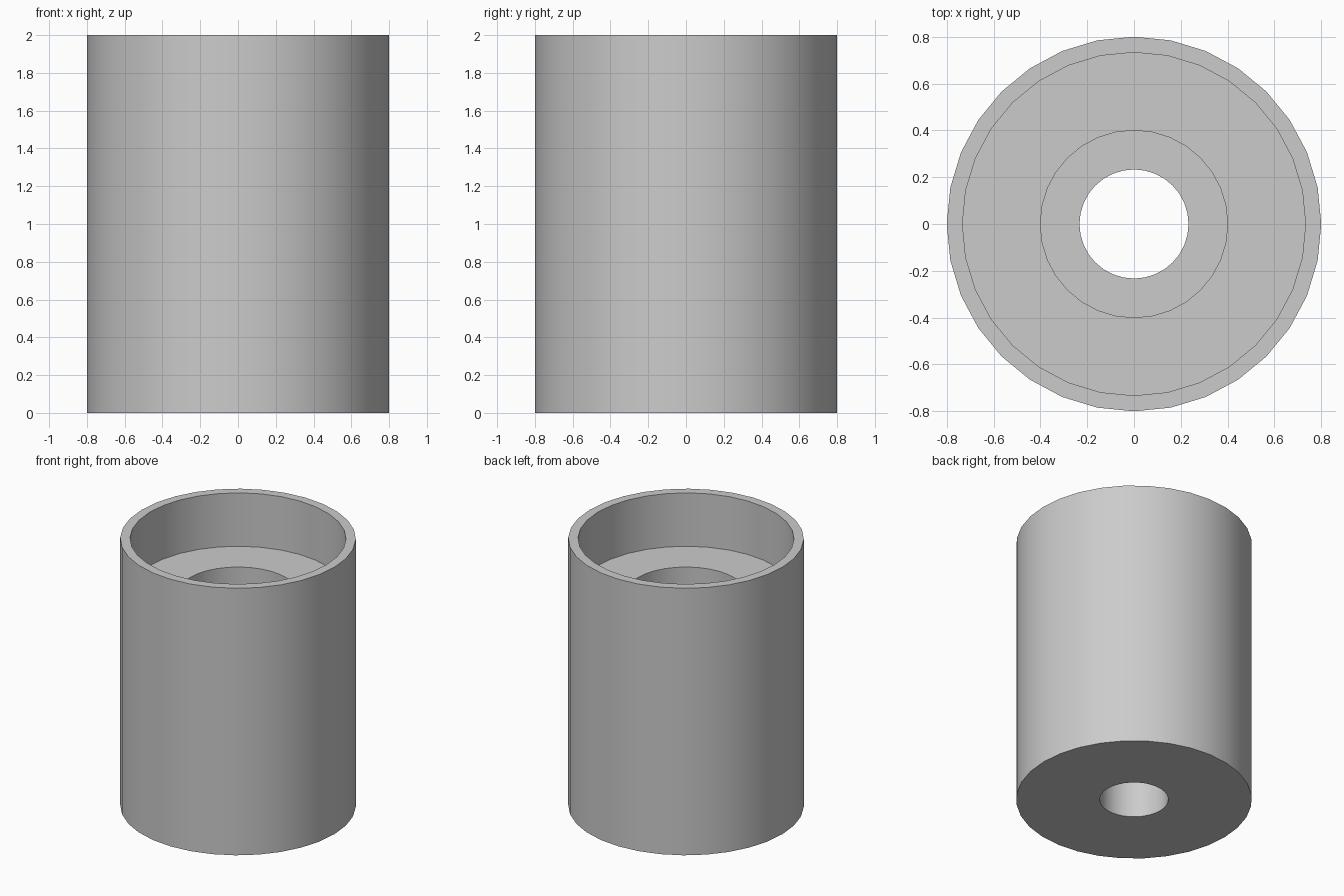
import bpy, bmesh, math

default_cube = bpy.data.objects.get("Cube")
if default_cube:
    bpy.data.objects.remove(default_cube, do_unlink=True)

SIDES = 32
HEIGHT = 2.0
OUTER, RECESS, COUNTERBORE, BORE = 0.8, 0.733, 0.4, 0.233
RECESS_FLOOR, COUNTERBORE_FLOOR = 1.6, 0.4

# Plain grey material
grey = bpy.data.materials.new("plain grey")
grey.use_nodes = True
colour = (0.6, 0.6, 0.6, 1)
grey.diffuse_color = colour
grey.node_tree.nodes["Principled BSDF"].inputs["Base Color"].default_value = colour

# Half section of the stepped sleeve, as radius and height
profile = [
    (BORE, 0), (OUTER, 0), (OUTER, HEIGHT), (RECESS, HEIGHT),
    (RECESS, RECESS_FLOOR), (COUNTERBORE, RECESS_FLOOR),
    (COUNTERBORE, COUNTERBORE_FLOOR), (BORE, COUNTERBORE_FLOOR),
]

# Revolve the closed section about the z axis
bm = bmesh.new()
verts = [bm.verts.new((r, 0, z)) for r, z in profile]
edges = [bm.edges.new((v, verts[(i + 1) % len(verts)])) for i, v in enumerate(verts)]
bmesh.ops.spin(bm, geom=verts + edges, cent=(0, 0, 0), axis=(0, 0, 1),
               angle=math.tau, steps=SIDES, use_merge=True)
bmesh.ops.remove_doubles(bm, verts=bm.verts, dist=0.0001)
bmesh.ops.recalc_face_normals(bm, faces=bm.faces)

mesh = bpy.data.meshes.new("stepped_sleeve")
bm.to_mesh(mesh)
bm.free()
mesh.materials.append(grey)
sleeve = bpy.data.objects.new("stepped_sleeve", mesh)
bpy.context.collection.objects.link(sleeve)

# Smooth walls, sharp rims
bpy.context.view_layer.objects.active = sleeve
sleeve.select_set(True)
bpy.ops.object.shade_smooth_by_angle(angle=math.radians(30))
